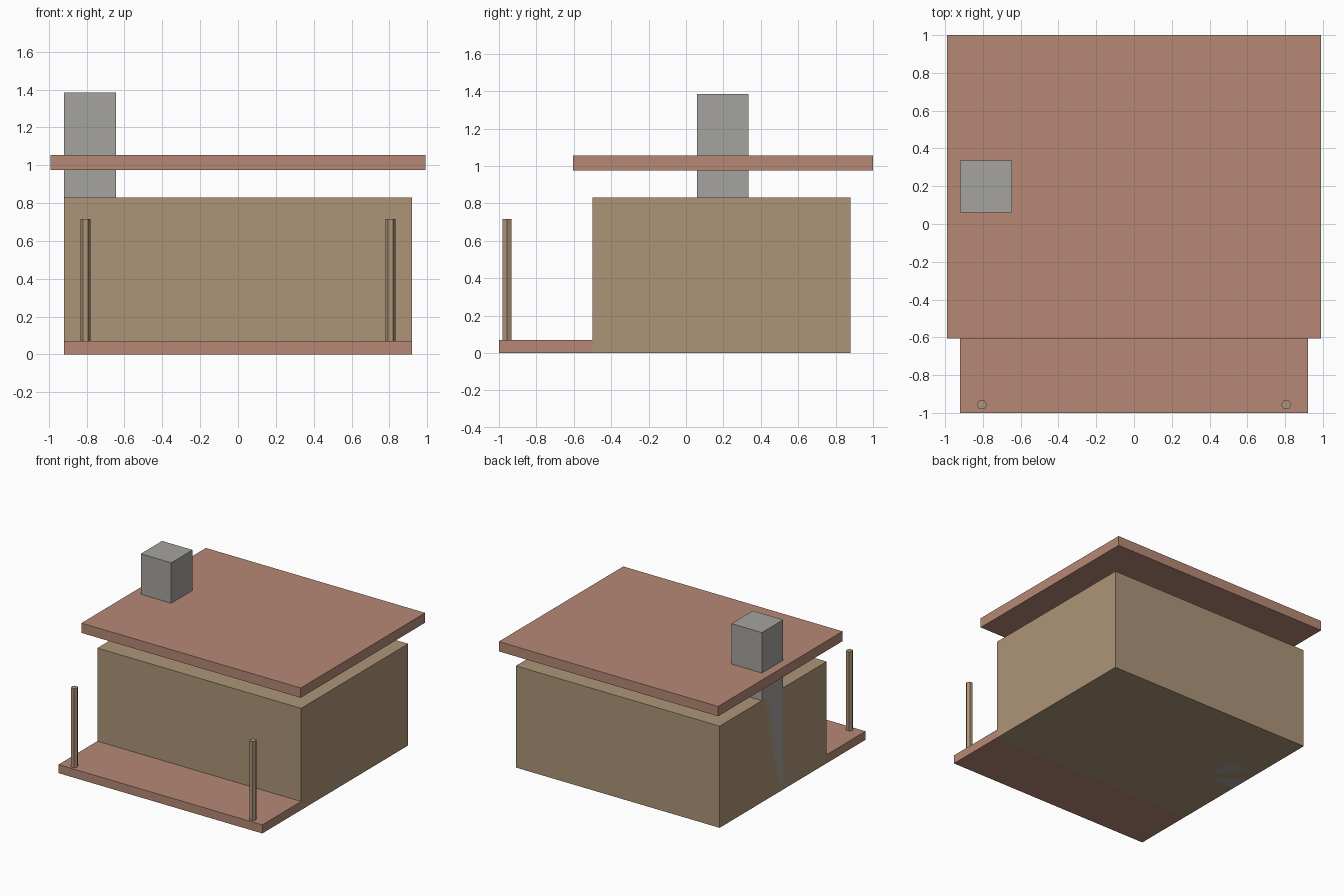
import bpy
from math import radians

if "Cube" in bpy.data.objects:
    bpy.data.objects.remove(bpy.data.objects["Cube"])


def material(name, rgb):
    m = bpy.data.materials.new(name)
    m.diffuse_color = (*rgb, 1)
    m.use_nodes = True
    m.node_tree.nodes["Principled BSDF"].inputs["Base Color"].default_value = m.diffuse_color
    return m


def box(name, x, y, z, mat=None):
    """Box from (min, max) ranges on each axis."""
    bpy.ops.mesh.primitive_cube_add(size=1)
    o = bpy.context.object
    o.name = name
    o.location = [(a + b) / 2 for a, b in (x, y, z)]
    o.scale = [b - a for a, b in (x, y, z)]
    if mat:
        o.data.materials.append(mat)
    return o


def post(name, x, mat):
    z0, z1 = 0.07, 0.715
    bpy.ops.mesh.primitive_cylinder_add(
        vertices=6, radius=0.027, depth=z1 - z0,
        location=(x, -0.957, (z0 + z1) / 2), rotation=(0, 0, radians(30)))
    o = bpy.context.object
    o.name = name
    o.data.materials.append(mat)


wood = material("tan_wood", (0.42, 0.30, 0.19))
clay = material("clay_red", (0.47, 0.25, 0.18))
stone = material("grey_stone", (0.38, 0.37, 0.35))

# House body and front porch deck
box("cabin_body", (-0.92, 0.92), (-0.5, 0.88), (0, 0.83), wood)
box("porch_deck", (-0.92, 0.92), (-1.0, -0.5), (0, 0.07), clay)

# Flat roof slab floating above the walls
box("roof_slab", (-0.99, 0.99), (-0.605, 1.0), (0.975, 1.055), clay)

# Chimney running from the ground through the roof
box("chimney", (-0.92, -0.645), (0.06, 0.335), (0, 1.385), stone)

# Porch posts
for side, x in (("left", -0.806), ("right", 0.806)):
    post(f"porch_post_{side}", x, wood)
